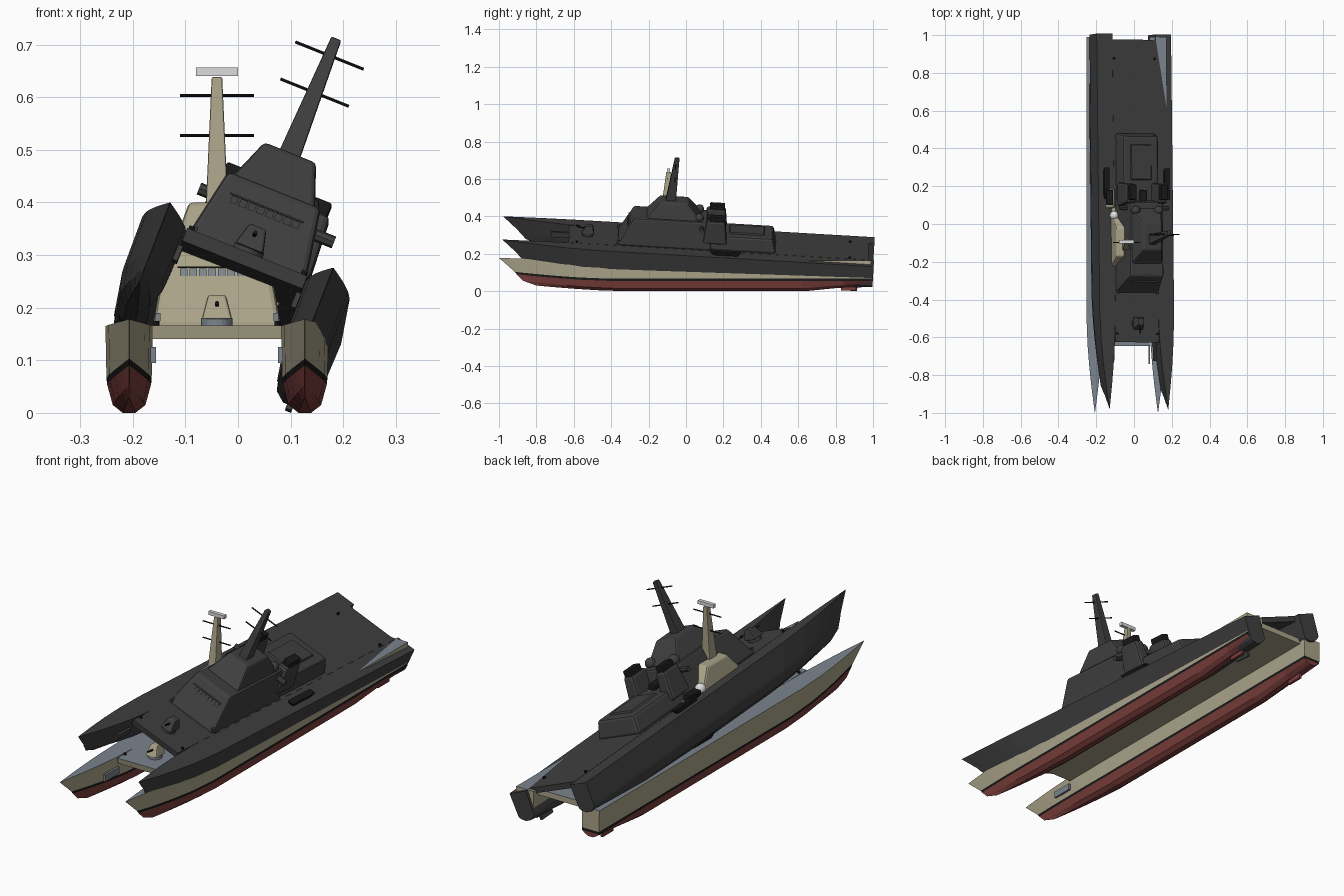
import bpy, bmesh, math
from mathutils import Matrix, Vector

if "Cube" in bpy.data.objects:
    bpy.data.objects.remove(bpy.data.objects["Cube"])


def mat(name, col):
    m = bpy.data.materials.new(name)
    m.diffuse_color = (*col, 1)
    m.use_nodes = True
    m.node_tree.nodes["Principled BSDF"].inputs["Base Color"].default_value = m.diffuse_color
    return m


BEIGE = mat("beige paint", (0.40, 0.365, 0.25))
DECK = mat("blue grey deck", (0.20, 0.23, 0.27))
RED = mat("red antifouling", (0.20, 0.05, 0.045))
BLACK = mat("black", (0.010, 0.010, 0.010))
DARK = mat("charcoal paint", (0.05, 0.05, 0.05))
WHITE = mat("white", (0.72, 0.72, 0.72))


def finish(bm, name, mats, M, bevel=0, smooth=False):
    bmesh.ops.recalc_face_normals(bm, faces=bm.faces)
    me = bpy.data.meshes.new(name)
    bm.to_mesh(me)
    bm.free()
    for m in mats:
        me.materials.append(m)
    ob = bpy.data.objects.new(name, me)
    bpy.context.collection.objects.link(ob)
    ob.matrix_world = M
    if smooth:
        me.shade_smooth()
    if bevel:
        b = ob.modifiers.new("bevel", "BEVEL")
        b.width, b.segments = bevel, 2
    return ob


def frustum(name, low, high, mats, M, bevel=0):
    """Tapered block; low and high are (x0, x1, y0, y1, z). Second material goes on the top."""
    bm = bmesh.new()
    rings = [[bm.verts.new(p) for p in ((x0, y0, z), (x1, y0, z), (x1, y1, z), (x0, y1, z))]
             for x0, x1, y0, y1, z in (low, high)]
    bm.faces.new(rings[0])
    for i in range(4):
        j = (i + 1) % 4
        bm.faces.new((rings[0][i], rings[0][j], rings[1][j], rings[1][i]))
    top = bm.faces.new(rings[1])
    top.material_index = len(mats) - 1
    return finish(bm, name, mats, M, bevel)


def box(name, x0, x1, y0, y1, z0, z1, m, M, bevel=0):
    return frustum(name, (x0, x1, y0, y1, z0), (x0, x1, y0, y1, z1), [m], M, bevel)


def rod(name, a, b, r, m, M, r2=None, sides=8):
    a, b = Vector(a), Vector(b)
    bm = bmesh.new()
    rot = (b - a).to_track_quat('Z', 'Y').to_matrix().to_4x4()
    bmesh.ops.create_cone(bm, cap_ends=True, segments=sides, radius1=r, radius2=r if r2 is None else r2,
                          depth=(b - a).length, matrix=Matrix.Translation((a + b) / 2) @ rot)
    return finish(bm, name, [m], M)


# Hull levels: bow start y, z at bow, z amidships, stern rise, half width
LEVELS = [(-0.80, 0.030, 0.000, 0.035, 0.012),
          (-0.87, 0.055, 0.015, 0.030, 0.031),
          (-0.905, 0.090, 0.055, 0.000, 0.042),
          (-0.915, 0.103, 0.067, 0.000, 0.043),
          (-1.00, 0.178, 0.165, 0.000, 0.045)]
STATIONS = [0, 0.03, 0.07, 0.12, 0.18, 0.26, 0.5, 0.8, 0.92, 1]


def hull(name, cx, mats, M):
    bm = bmesh.new()
    secs = []
    for t in STATIONS:
        full = 1 - max(0, 1 - t / 0.26) ** 1.7
        bow = max(0, 1 - t / 0.26) ** 1.5
        aft = max(0, (t - 0.8) / 0.2)
        side = []
        for yb, zb, zm, rise, w in LEVELS:
            side.append((w * max(full, 0.01), yb + t * (1 - yb) - 0.01 * aft, zm + (zb - zm) * bow + rise * aft))
        secs.append([bm.verts.new((cx - x, y, z)) for x, y, z in reversed(side)]
                    + [bm.verts.new((cx + x, y, z)) for x, y, z in side])
    colour = [0, 1, 2, 2, 2, 2, 2, 1, 0, 3]
    for a, b in zip(secs, secs[1:]):
        for i in range(10):
            j = (i + 1) % 10
            f = bm.faces.new((a[i], a[j], b[j], b[i]))
            f.material_index = colour[i]
    # Bow and transom caps, one strip per level
    for s in (secs[0], secs[-1]):
        for k, c in enumerate((0, 1, 2, 2)):
            f = bm.faces.new((s[k], s[k + 1], s[8 - k], s[9 - k]))
            f.material_index = c
    return finish(bm, name, mats, M)


def ship(tag, M, paint, deck, bottom, stripe, dome, glass, radar):
    n = lambda s: tag + "_" + s
    for side, word in ((-1, "left"), (1, "right")):
        w = lambda s: n(word + "_" + s)
        hull(w("hull"), side * 0.167, [paint, stripe, bottom, deck], M)
        box(w("rudder"), side * 0.167 - 0.006, side * 0.167 + 0.006, 0.83, 0.91, 0.003, 0.05, bottom, M)
        # Bracket at the inner bow
        xs = sorted((side * 0.116, side * 0.126))
        box(w("bow_bracket"), *xs, -0.74, -0.64, 0.095, 0.125, deck, M)
        # Service boat on the hull deck
        xs = sorted((side * 0.155, side * 0.188))
        frustum(w("boat"), (xs[0] + 0.006, xs[1] - 0.006, 0.13, 0.26, 0.164), (*xs, 0.11, 0.28, 0.187),
                [BLACK], M, 0.004)
        # Funnel with exhaust
        xs = sorted((side * 0.055, side * 0.122))
        frustum(w("funnel"), (*xs, 0.07, 0.20, 0.2), (xs[0] + 0.008, xs[1] - 0.008, 0.085, 0.185, 0.33),
                [paint], M, 0.012)
        xs = sorted((side * 0.07, side * 0.108))
        box(w("exhaust"), *xs, 0.10, 0.18, 0.325, 0.355, BLACK, M, 0.005)
        rod(w("side_gun"), (side * 0.10, 0.06, 0.285), (side * 0.138, 0.06, 0.285), 0.012, paint, M)
        # Radar dome
        bm = bmesh.new()
        bmesh.ops.create_uvsphere(bm, u_segments=16, v_segments=10, radius=0.024,
                                  matrix=Matrix.Translation((side * 0.065, 0.045, 0.328)))
        finish(bm, w("dome"), [dome], M, smooth=True)
        # Front door plates and mooring bollards
        box(w("locker"), side * 0.112 - 0.005, side * 0.112 + 0.005, -0.388, -0.37, 0.175, 0.19, deck, M)
        for y in (-0.6, 0.86):
            rod(w("bollard"), (side * 0.115, y, 0.16), (side * 0.115, y, 0.175), 0.006, BLACK, M)

    # Bridge deck between the hulls
    frustum(n("cross_deck"), (-0.123, 0.123, -0.64, 0.96, 0.14), (-0.123, 0.123, -0.645, 0.96, 0.166),
            [paint, deck], M)
    # Superstructure tiers and hangar
    frustum(n("main_house"), (-0.122, 0.122, -0.385, 0.12, 0.164), (-0.095, 0.095, -0.305, 0.09, 0.315),
            [paint], M, 0.010)
    frustum(n("hangar"), (-0.115, 0.115, 0.09, 0.465, 0.164), (-0.10, 0.10, 0.09, 0.445, 0.245),
            [paint], M, 0.012)
    frustum(n("hangar_roof_hatch"), (-0.06, 0.06, 0.21, 0.40, 0.243), (-0.055, 0.055, 0.215, 0.395, 0.252),
            [paint], M)
    frustum(n("upper_house"), (-0.086, 0.086, -0.24, 0.06, 0.31), (-0.053, 0.053, -0.17, -0.02, 0.40),
            [paint], M, 0.008)
    # Bridge windows following the sloped front
    front = lambda z: -0.385 + (z - 0.164) * 0.53
    for i in range(8):
        x = -0.063 + i * 0.018
        frustum(n("bridge_window"), (x - 0.007, x + 0.007, front(0.26) - 0.003, front(0.26) + 0.004, 0.26),
                (x - 0.007, x + 0.007, front(0.274) - 0.003, front(0.274) + 0.004, 0.274), [glass], M)
    box(n("window_visor"), -0.075, 0.075, front(0.276) - 0.007, front(0.276) + 0.01, 0.275, 0.278, stripe, M)

    # Fore turret
    rod(n("turret_ring"), (0, -0.545, 0.16), (0, -0.545, 0.18), 0.03, deck, M, sides=20)
    frustum(n("turret"), (-0.029, 0.029, -0.58, -0.51, 0.178), (-0.017, 0.017, -0.555, -0.52, 0.224),
            [paint], M, 0.005)
    rod(n("turret_barrel"), (0, -0.56, 0.205), (0, -0.60, 0.209), 0.004, BLACK, M)

    # Mast, yards and radar
    frustum(n("mast"), (-0.021, 0.021, -0.14, -0.085, 0.395), (-0.010, 0.010, -0.105, -0.08, 0.638),
            [paint], M, 0.003)
    for z in (0.527, 0.603):
        rod(n("yard"), (-0.07, -0.098, z), (0.07, -0.098, z), 0.0028, BLACK, M)
    if radar:
        box(n("radar_bar"), -0.04, 0.04, -0.102, -0.085, 0.64, 0.656, WHITE, M)


# Upright painted ship
ship("light", Matrix.Translation((-0.04, 0, 0)), BEIGE, DECK, RED, BLACK, WHITE, DECK, True)

# Charcoal sister ship, heeled and bow up, resting over the first
rot = (Matrix.Rotation(math.radians(0.7), 4, 'Z').inverted()
       @ Matrix.Rotation(math.radians(21.8), 4, 'Y')
       @ Matrix.Rotation(math.radians(-3.6), 4, 'X'))
# A negative yaw would swing the stern to the right, so the yaw is undone here
rot = Matrix.Rotation(math.radians(-1.4 * 0.5), 4, 'Z') @ Matrix.Rotation(math.radians(0.7), 4, 'Z') @ rot
shift = Vector((0.025, -0.98, 0.335)) - rot @ Vector((0, -1, 0.175))
ship("dark", Matrix.Translation(shift) @ rot, DARK, DARK, DARK, DARK, DARK, DARK, False)
